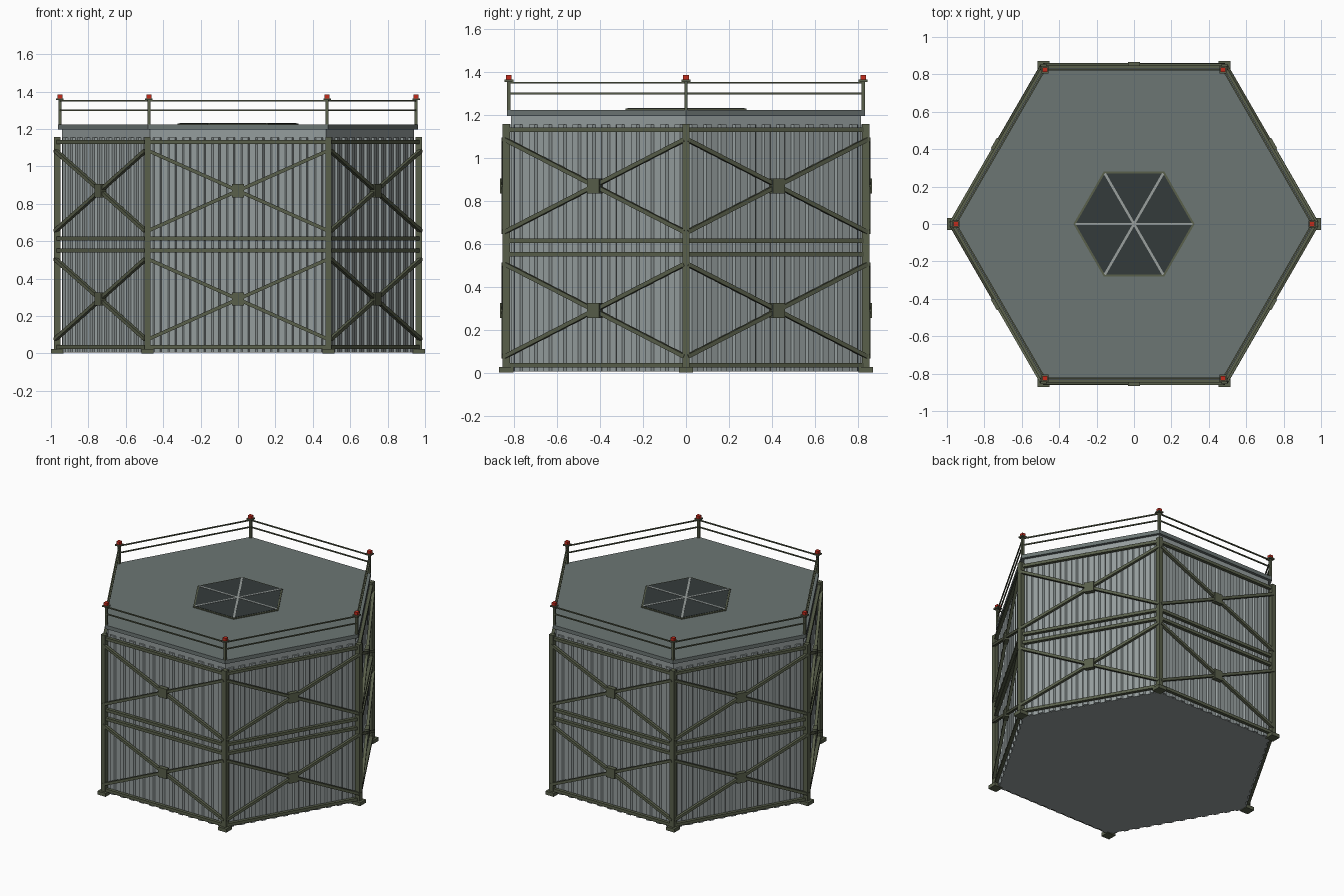
import bpy, bmesh, math
from mathutils import Matrix, Vector

if "Cube" in bpy.data.objects:
    bpy.data.objects.remove(bpy.data.objects["Cube"], do_unlink=True)


def material(name, rgb):
    m = bpy.data.materials.new(name)
    m.use_nodes = True
    m.diffuse_color = (*rgb, 1)
    bsdf = m.node_tree.nodes["Principled BSDF"]
    bsdf.inputs["Base Color"].default_value = (*rgb, 1)
    bsdf.inputs["Roughness"].default_value = 0.8
    return m


WALL = material("wall grey", (0.30, 0.34, 0.34))
ROOF = material("roof grey", (0.15, 0.18, 0.175))
STEEL = material("olive steel", (0.10, 0.115, 0.07))
GLASS = material("dark glass", (0.034, 0.043, 0.043))
TRIM = material("light trim", (0.32, 0.35, 0.34))
RED = material("signal red", (0.55, 0.025, 0.012))

SIDES = 6
POST_R = 0.967      # corner post circle
WALL_R = 0.94       # wall prism circle
RAIL_R = 0.952      # railing circle
APOTHEM = math.cos(math.pi / SIDES)


def finish(name, bm, mat):
    bmesh.ops.recalc_face_normals(bm, faces=bm.faces)
    mesh = bpy.data.meshes.new(name)
    bm.to_mesh(mesh)
    bm.free()
    mesh.materials.append(mat)
    obj = bpy.data.objects.new(name, mesh)
    bpy.context.collection.objects.link(obj)
    return obj


def box(bm, frame, centre, size, tilt=0, taper=1):
    """Box in a local frame; tilt turns it about y, taper narrows its +y side."""
    geo = bmesh.ops.create_cube(bm, size=1)["verts"]
    for v in geo:
        if v.co.y > 0:
            v.co.x *= taper
    m = (frame @ Matrix.Translation(centre) @ Matrix.Rotation(tilt, 4, "Y")
         @ Matrix.Diagonal((*size, 1)))
    bmesh.ops.transform(bm, matrix=m, verts=geo)


def hexagon(bm, radius, z0, z1, top_radius=None):
    bmesh.ops.create_cone(bm, cap_ends=True, segments=SIDES, radius1=radius,
                          radius2=top_radius or radius, depth=z1 - z0,
                          matrix=Matrix.Translation((0, 0, (z0 + z1) / 2))
                          @ Matrix.Rotation(math.pi / 2, 4, "Z"))
    # align corners with the x axis
    corner = max(bm.verts, key=lambda v: v.co.x).co
    turn = -math.atan2(corner.y, corner.x)
    bmesh.ops.rotate(bm, verts=bm.verts, cent=(0, 0, 0),
                     matrix=Matrix.Rotation(turn, 3, "Z"))


def hex_part(name, mat, *args):
    bm = bmesh.new()
    hexagon(bm, *args)
    return finish(name, bm, mat)


def corners(radius):
    for k in range(SIDES):
        a = k * math.tau / SIDES
        yield Matrix.Translation((radius * math.cos(a), radius * math.sin(a), 0))


def faces():
    """Frames whose +y points out of each wall."""
    for k in range(SIDES):
        yield Matrix.Rotation(k * math.tau / SIDES, 4, "Z")


def corner_part(name, mat, radius, width, z0, z1):
    bm = bmesh.new()
    for frame in corners(radius):
        box(bm, frame, (0, 0, (z0 + z1) / 2), (width, width, z1 - z0))
    return finish(name, bm, mat)


def side_part(name, mat, items):
    """items: (centre, size, tilt, taper) repeated on every wall."""
    bm = bmesh.new()
    for frame in faces():
        for item in items:
            box(bm, frame, *item)
    return finish(name, bm, mat)


# Wall core, roof slab
hex_part("wall_core", WALL, WALL_R, 0.004, 1.2)
hex_part("roof_slab", ROOF, 0.963, 1.196, 1.223)

# Corrugated cladding ribs
RIBS = 12
pitch = WALL_R / RIBS
wall_y = WALL_R * APOTHEM
side_part("cladding_ribs", WALL, [
    ((-WALL_R / 2 + (i + 0.5) * pitch, wall_y + 0.005, 0.58),
     (pitch * 0.62, 0.014, 1.15), 0, 0.6) for i in range(RIBS)])

# Corner posts and feet
corner_part("corner_posts", STEEL, POST_R, 0.034, 0, 1.157)
corner_part("post_feet", STEEL, POST_R, 0.066, 0, 0.025)

# Horizontal beams
beam_y = POST_R * APOTHEM
side_part("wall_beams", STEEL, [
    ((0, beam_y, z), (POST_R, 0.022, 0.021), 0, 1)
    for z in (0.035, 0.55, 0.615, 1.13)])

# Cross braces with gusset plates
span, rise = 0.965, 0.43
slope = math.atan2(rise, span)
brace_y = beam_y + 0.012
tiers = (0.29, 0.87)
side_part("cross_braces", STEEL, [
    ((0, brace_y + s * 0.0005, z), (math.hypot(span, rise), 0.02, 0.019), s * slope, 1)
    for z in tiers for s in (-1, 1)])
side_part("gusset_plates", STEEL, [
    ((0, brace_y + 0.001, z), (0.066, 0.03, 0.07), 0, 1) for z in tiers])

# Railing with corner lamps
corner_part("railing_posts", STEEL, RAIL_R, 0.016, 1.22, 1.36)
corner_part("railing_caps", STEEL, RAIL_R, 0.04, 1.354, 1.364)
corner_part("signal_lamps", RED, RAIL_R, 0.026, 1.364, 1.385)
side_part("railing_bars", STEEL, [
    ((0, RAIL_R * APOTHEM, z), (RAIL_R, 0.008, 0.008), 0, 1) for z in (1.30, 1.35)])

# Skylight: frame, glass and spokes
hex_part("skylight_frame", STEEL, 0.324, 1.222, 1.229)
hex_part("skylight_glass", GLASS, 0.312, 1.223, 1.231)
bm = bmesh.new()
for frame in faces():
    box(bm, frame @ Matrix.Rotation(math.pi / SIDES, 4, "Z"),
        (0, 0.156, 1.229), (0.013, 0.312, 0.008))
finish("skylight_spokes", bm, TRIM)
